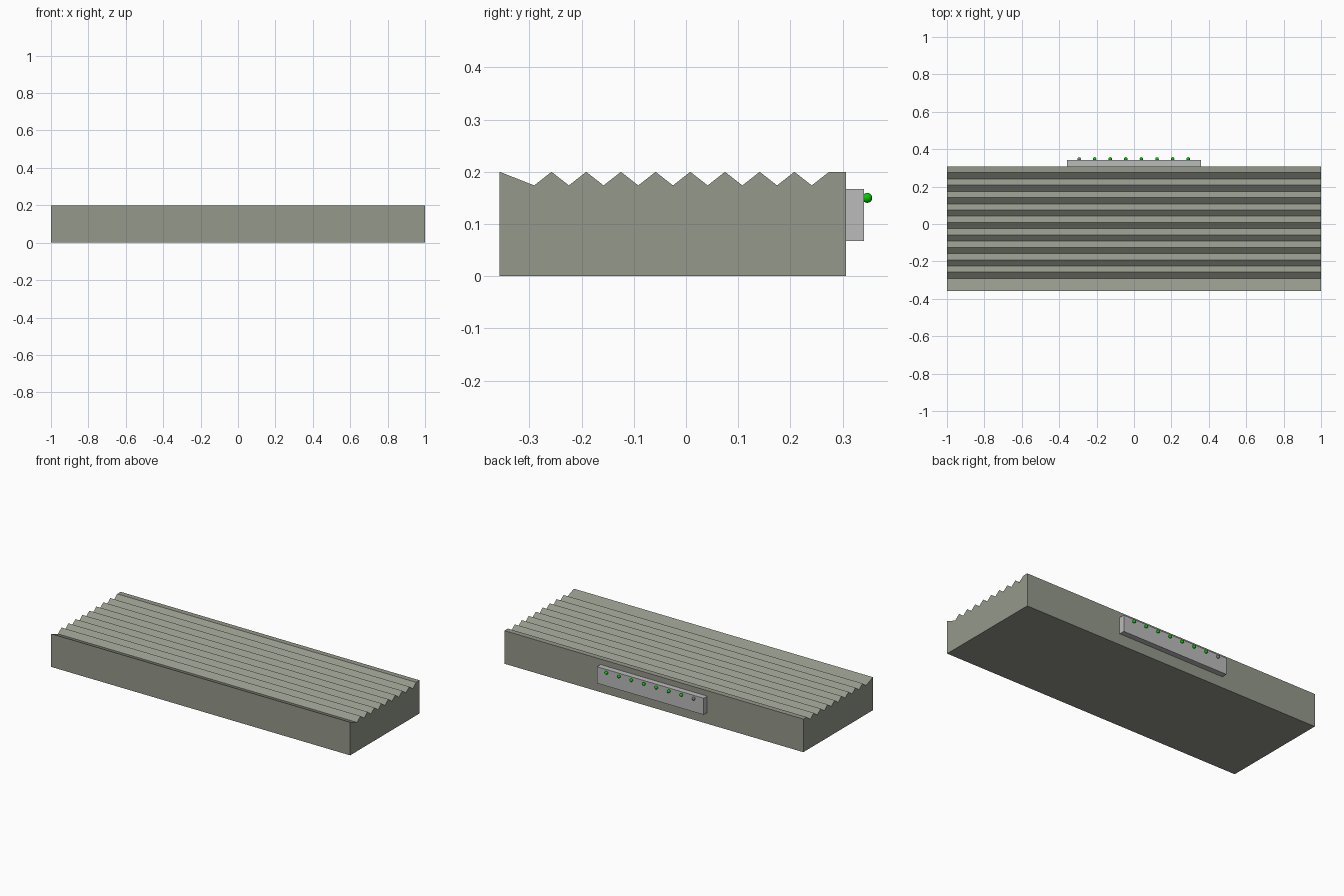
import bpy, bmesh

if "Cube" in bpy.data.objects:
    bpy.data.objects.remove(bpy.data.objects["Cube"])

def material(name, color):
    m = bpy.data.materials.new(name)
    m.diffuse_color = (*color, 1)
    m.use_nodes = True
    m.node_tree.nodes["Principled BSDF"].inputs["Base Color"].default_value = m.diffuse_color
    return m

STONE = material("grey green", (0.30, 0.315, 0.26))
PANEL = material("light grey", (0.50, 0.50, 0.50))
GREEN = material("lit green", (0.0, 0.60, 0.0))
UNLIT = material("unlit grey", (0.22, 0.22, 0.22))

def add_object(name, bm, mat):
    bmesh.ops.recalc_face_normals(bm, faces=bm.faces)
    mesh = bpy.data.meshes.new(name)
    bm.to_mesh(mesh)
    bm.free()
    mesh.materials.append(mat)
    ob = bpy.data.objects.new(name, mesh)
    bpy.context.collection.objects.link(ob)
    return ob

def extruded_profile(name, profile, half_width, mat):
    """Extrude a (y, z) outline along x, centred on x = 0."""
    bm = bmesh.new()
    face = bm.faces.new([bm.verts.new((-half_width, y, z)) for y, z in profile])
    new = bmesh.ops.extrude_face_region(bm, geom=[face])["geom"]
    verts = [v for v in new if isinstance(v, bmesh.types.BMVert)]
    bmesh.ops.translate(bm, verts=verts, vec=(2 * half_width, 0, 0))
    return add_object(name, bm, mat)

# Ridged body: block with a sawtooth top
FRONT, BACK, TOP, VALLEY, PITCH = -0.357, 0.307, 0.2, 0.174, 0.0665
outline = [(BACK, 0), (FRONT, 0), (FRONT, TOP)]
for i in range(9):
    y = -0.291 + i * PITCH
    outline += [(y, VALLEY), (y + PITCH / 2, TOP)]
outline.append((BACK, TOP))
extruded_profile("ridged_body", outline, 1.0, STONE)

# Indicator panel on the back
extruded_profile("indicator_panel",
                 [(BACK, 0.067), (0.341, 0.067), (0.341, 0.167), (BACK, 0.167)],
                 0.357, PANEL)

# Row of indicator lamps, the one at -x unlit
for i in range(8):
    bm = bmesh.new()
    bmesh.ops.create_uvsphere(bm, u_segments=24, v_segments=12, radius=0.0095)
    for f in bm.faces:
        f.smooth = True
    lamp = add_object(f"indicator_lamp_{i + 1}", bm, GREEN if i else UNLIT)
    lamp.location = (-0.294 + i * 0.0834, 0.3475, 0.15)
